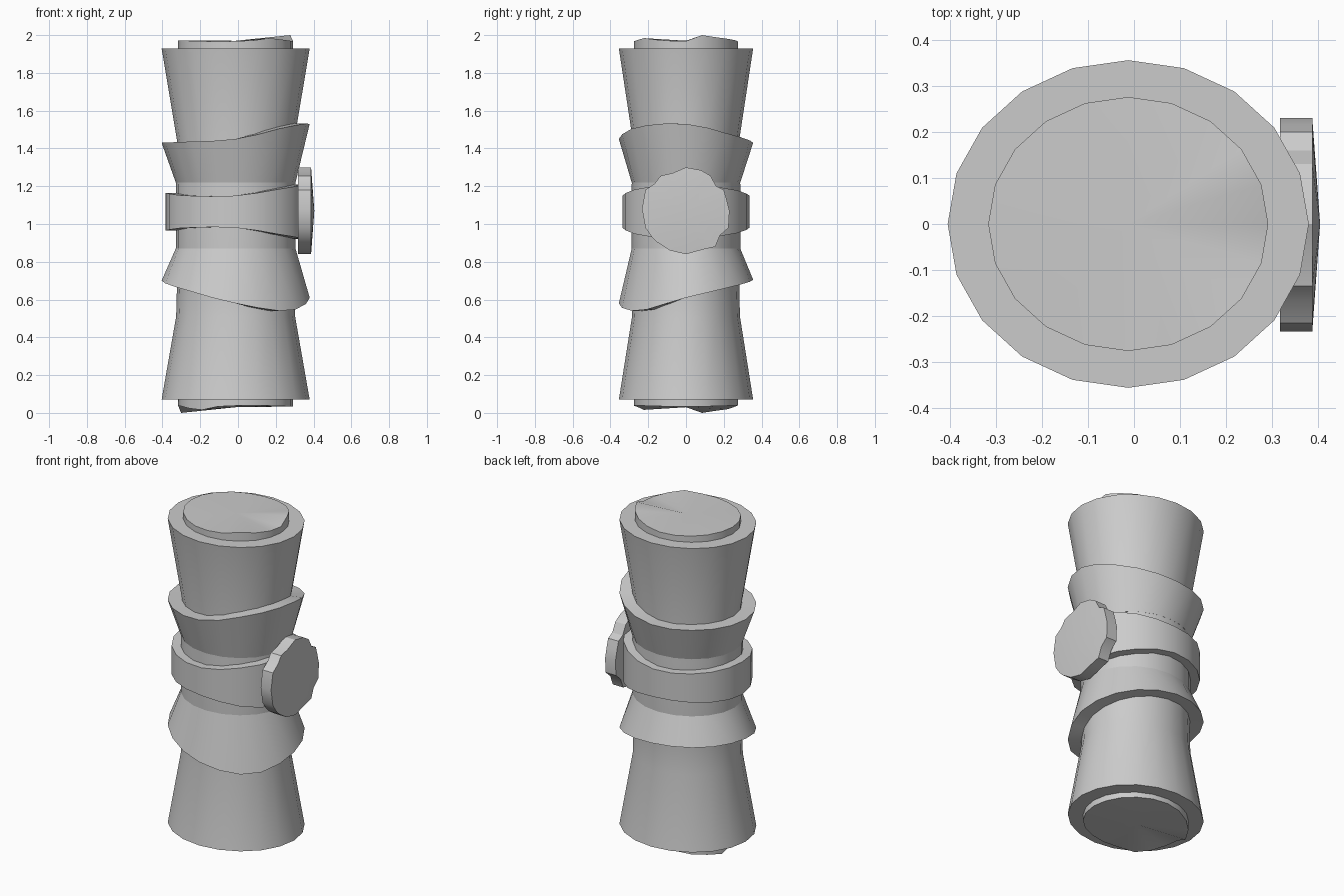
import bpy, bmesh, math

if "Cube" in bpy.data.objects:
    bpy.data.objects.remove(bpy.data.objects["Cube"])

N = 20           # sides of the roll
CX = -0.0125     # roll axis
FLAT = 0.907     # y radius relative to x radius


def wavy(h):
    """Smooth periodic interpolation of heights given every 45 degrees."""
    out = []
    for i in range(N):
        t = i * len(h) / N
        k, f = int(t), t - int(t)
        a, b, c, d = (h[(k + j) % len(h)] for j in (-1, 0, 1, 2))
        out.append(b + 0.5 * f * (c - a + f * (2*a - 5*b + 4*c - d + f * (3*(b - c) + d - a))))
    return out


def finish(name, bm, smooth=True):
    bmesh.ops.recalc_face_normals(bm, faces=bm.faces)
    me = bpy.data.meshes.new(name)
    bm.to_mesh(me)
    bm.free()
    ob = bpy.data.objects.new(name, me)
    bpy.context.collection.objects.link(ob)
    if smooth:
        bpy.context.view_layer.objects.active = ob
        ob.select_set(True)
        bpy.ops.object.shade_smooth_by_angle(angle=math.radians(30))
        ob.select_set(False)
    return ob


def loft(name, rings, closed=False, tips=None):
    """Rings of (radius, height or list of heights); closed joins last to first."""
    bm = bmesh.new()
    loops = []
    for r, z in rings:
        zs = z if isinstance(z, list) else [z] * N
        loops.append([bm.verts.new((CX + r * math.cos(math.tau * i / N),
                                    FLAT * r * math.sin(math.tau * i / N), zs[i]))
                      for i in range(N)])
    pairs = list(zip(loops, loops[1:])) + ([(loops[-1], loops[0])] if closed else [])
    for a, b in pairs:
        for i in range(N):
            j = (i + 1) % N
            bm.faces.new((a[i], a[j], b[j], b[i]))
    if tips:
        for loop, z in ((loops[0], tips[0]), (loops[-1], tips[1])):
            c = bm.verts.new((CX, 0, z))
            for i in range(N):
                bm.faces.new((loop[i], loop[(i + 1) % N], c))
    return finish(name, bm)


# Inner roll with ragged ends, the lower end being the upper one turned about y
top = [1.968, 2.0, 1.988, 1.98, 1.972, 1.966, 1.966, 1.968, 1.97, 1.972,
       1.972, 1.972, 1.97, 1.968, 1.966, 1.968, 1.972, 1.984, 1.976, 1.97]
bottom = [2 - top[(N // 2 - i) % N] for i in range(N)]
bottom = [z if z < 0.025 else z + 0.006 for z in bottom]
loft("inner_roll", [(0.304, bottom), (0.304, top)], tips=(0.03, 1.97))

# Outer sheet, flared at both ends
loft("outer_sheet", [(0.29, 0.07), (0.392, 0.07), (0.315, 0.51), (0.311, 0.66), (0.317, 0.87),
                     (0.317, 1.2), (0.31, 1.44), (0.392, 1.93), (0.29, 1.93)], closed=True)

# Wavy flared collars
upper = wavy([1.53, 1.47, 1.43, 1.43, 1.43, 1.435, 1.45, 1.515])
lower = wavy([0.61, 0.67, 0.705, 0.71, 0.70, 0.655, 0.58, 0.54])
loft("upper_collar", [(0.295, 1.22), (0.317, 1.22), (0.392, upper), (0.29, upper)], closed=True)
loft("lower_collar", [(0.295, 0.87), (0.317, 0.87), (0.392, lower), (0.29, lower)], closed=True)

# Tie band
edge = wavy([1.21, 1.185, 1.15, 1.155, 1.165, 1.15, 1.15, 1.19])
under = [2.13 - z for z in edge]
loft("tie_band", [(0.29, under), (0.37, under), (0.37, edge), (0.29, edge)], closed=True)

# Round seal with an uneven rim and slightly domed face
rim = [(0, .23), (.08, .215), (.13, .185), (.16, .13), (.2, .11), (.215, .06), (.23, 0),
       (.225, -.09), (.18, -.13), (.155, -.19), (.09, -.205), (0, -.23), (-.085, -.21),
       (-.155, -.165), (-.18, -.14), (-.215, -.09), (-.233, .01), (-.215, .11),
       (-.165, .145), (-.135, .185), (-.07, .2)]
bm = bmesh.new()
back = [bm.verts.new((0.317, y, 1.07 + z)) for y, z in rim]
front = [bm.verts.new((0.387, y, 1.07 + z)) for y, z in rim]
tip = bm.verts.new((0.404, 0, 1.07))
bm.faces.new(back)
for i in range(len(rim)):
    j = (i + 1) % len(rim)
    bm.faces.new((back[i], back[j], front[j], front[i]))
    bm.faces.new((front[i], front[j], tip))
finish("seal", bm)
